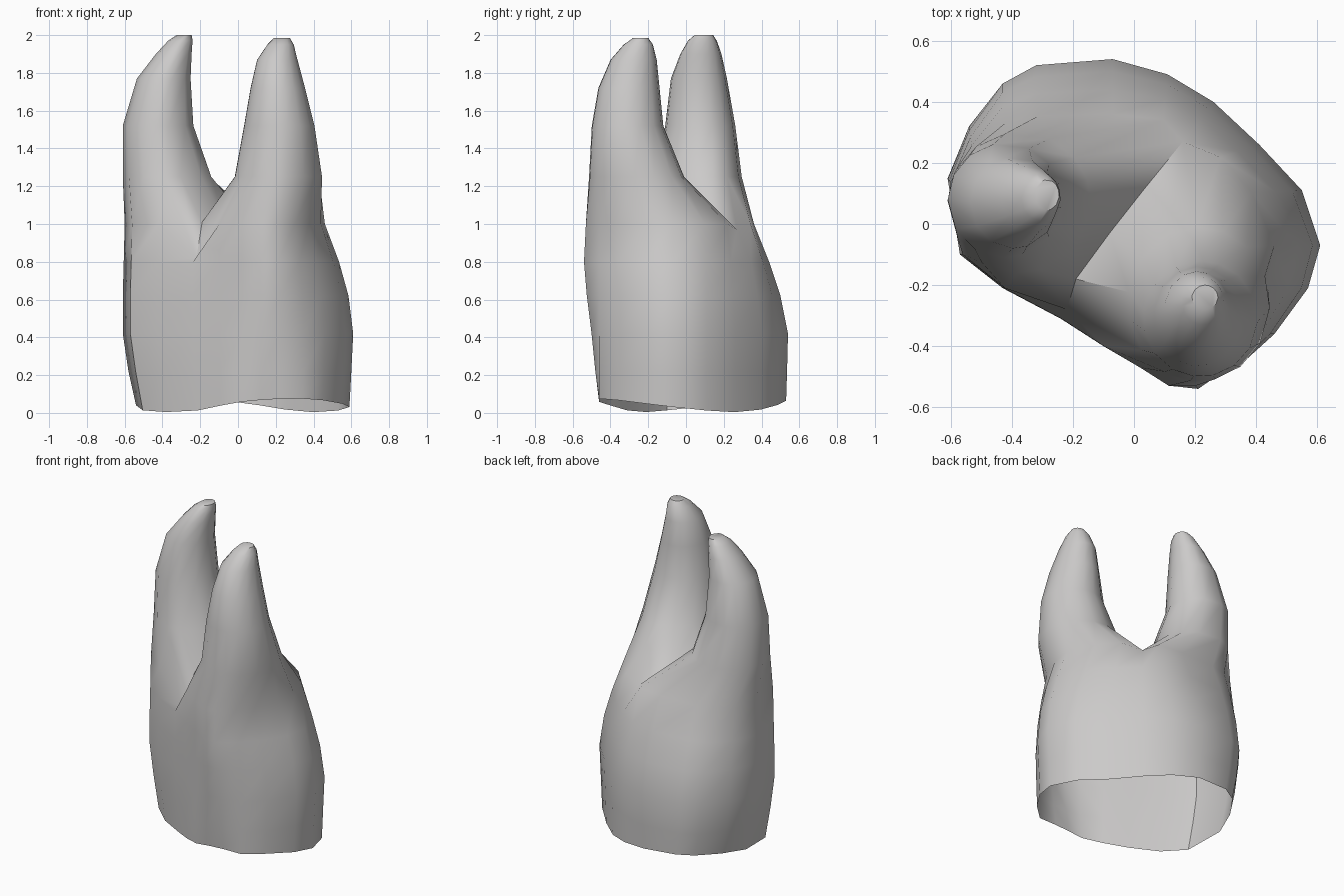
import bpy, bmesh, math

cube = bpy.data.objects.get("Cube")
if cube:
    bpy.data.objects.remove(cube, do_unlink=True)

mat = bpy.data.materials.new("warm_grey")
mat.use_nodes = True
grey = (0.6, 0.59, 0.585, 1)
mat.diffuse_color = grey
mat.node_tree.nodes["Principled BSDF"].inputs["Base Color"].default_value = grey

# Outline of the body, counter-clockwise from the front notch
outline = [(-.24, -.31), (-.1, -.4), (.02, -.47), (.12, -.53), (.22, -.54),
           (.35, -.46), (.46, -.36), (.57, -.21), (.61, -.07), (.55, .11),
           (.41, .26), (.26, .4), (.11, .49), (-.07, .54), (-.32, .52),
           (-.43, .46), (-.54, .32), (-.61, .15), (-.57, -.1), (-.43, -.21)]
BACK = 11  # outline index of the back notch

# Body levels: height, x range, y range
body = [(.04, -.54, .59, -.46, .53), (.22, -.58, .6, -.48, .535),
        (.42, -.61, .61, -.5, .54), (.62, -.61, .585, -.525, .5),
        (.8, -.605, .535, -.54, .44), (1, -.6, .46, -.53, .36)]
# Cusp levels, in the same form
left_cusp = [(1.25, -.61, -.14, -.16, .3), (1.52, -.61, -.235, -.11, .265),
             (1.77, -.535, -.25, -.08, .22), (1.9, -.435, -.245, -.03, .19),
             (1.97, -.37, -.24, .01, .165), (2, -.325, -.245, .045, .145)]
right_cusp = [(1.25, -.02, .445, -.515, -.01), (1.52, .03, .405, -.5, -.12),
              (1.72, .065, .355, -.465, -.14), (1.87, .1, .315, -.4, -.155),
              (1.95, .155, .295, -.33, -.175), (1.985, .19, .275, -.28, -.2)]
# Valley between the cusps, from front notch to back notch
saddle = [(-.22, -.28, .82), (-.19, -.18, 1.01), (-.08, -.03, 1.04),
          (.03, .11, 1.04), (.16, .27, .97)]

bm = bmesh.new()


def bridge(lower, upper):
    n = len(lower)
    for i in range(n):
        j = (i + 1) % n
        bm.faces.new((lower[i], lower[j], upper[j], upper[i]))


def body_ring(level, wavy):
    """Fit the outline to a level, drawing the back and right sides inward."""
    z, x0, x1, y0, y1 = level
    ring = []
    for x, y in outline:
        a = math.atan2(y, x)
        h = z - .036 * math.cos(2 * (a - .55)) if wavy else z
        px = x - (.61 - x1) * (x / .61) ** 2 if x > 0 else x * -x0 / .61
        py = y - (.54 - y1) * (y / .54) ** 2 if y > 0 else max(y, y0)
        if x > 0 and y > 0:
            px *= 1 - 9 * (.54 - y1) * x * y
        ring.append(bm.verts.new((px, py, h)))
    return ring


def grow_cusp(loop, levels):
    """Loft a loop through oval rings and close the tip."""
    n = len(loop)
    cx = sum(v.co.x for v in loop) / n
    cy = sum(v.co.y for v in loop) / n
    angles = []
    for v in loop:
        a = math.atan2(v.co.y - cy, v.co.x - cx)
        while angles and a < angles[-1] - .5:
            a += math.tau
        angles.append(a)
    even = [math.tau * i / n for i in range(n)]
    shift = (sum(angles) - sum(even)) / n
    angles = [.4 * a + .6 * (e + shift) for a, e in zip(angles, even)]
    for z, x0, x1, y0, y1 in levels:
        ring = [bm.verts.new(((x0 + x1) / 2 + (x1 - x0) / 2 * math.cos(a),
                              (y0 + y1) / 2 + (y1 - y0) / 2 * math.sin(a), z))
                for a in angles]
        bridge(loop, ring)
        loop = ring
    bm.faces.new(loop)


# Open-bottomed body
rings = [body_ring(level, i == 0) for i, level in enumerate(body)]
for lower, upper in zip(rings, rings[1:]):
    bridge(lower, upper)

# Split the top ring along the valley and grow a cusp from each half
top = rings[-1]
top[0].co, top[BACK].co = saddle[0], saddle[-1]
chain = [bm.verts.new(p) for p in saddle[1:-1]]
grow_cusp(top[BACK:] + [top[0]] + chain, left_cusp)
grow_cusp(top[:BACK + 1] + chain[::-1], right_cusp)

bmesh.ops.recalc_face_normals(bm, faces=bm.faces)
mesh = bpy.data.meshes.new("two_pronged_body")
bm.to_mesh(mesh)
bm.free()
mesh.materials.append(mat)
obj = bpy.data.objects.new("two_pronged_body", mesh)
bpy.context.collection.objects.link(obj)
bpy.context.view_layer.objects.active = obj
obj.select_set(True)
bpy.ops.object.shade_smooth_by_angle(angle=math.radians(40))
